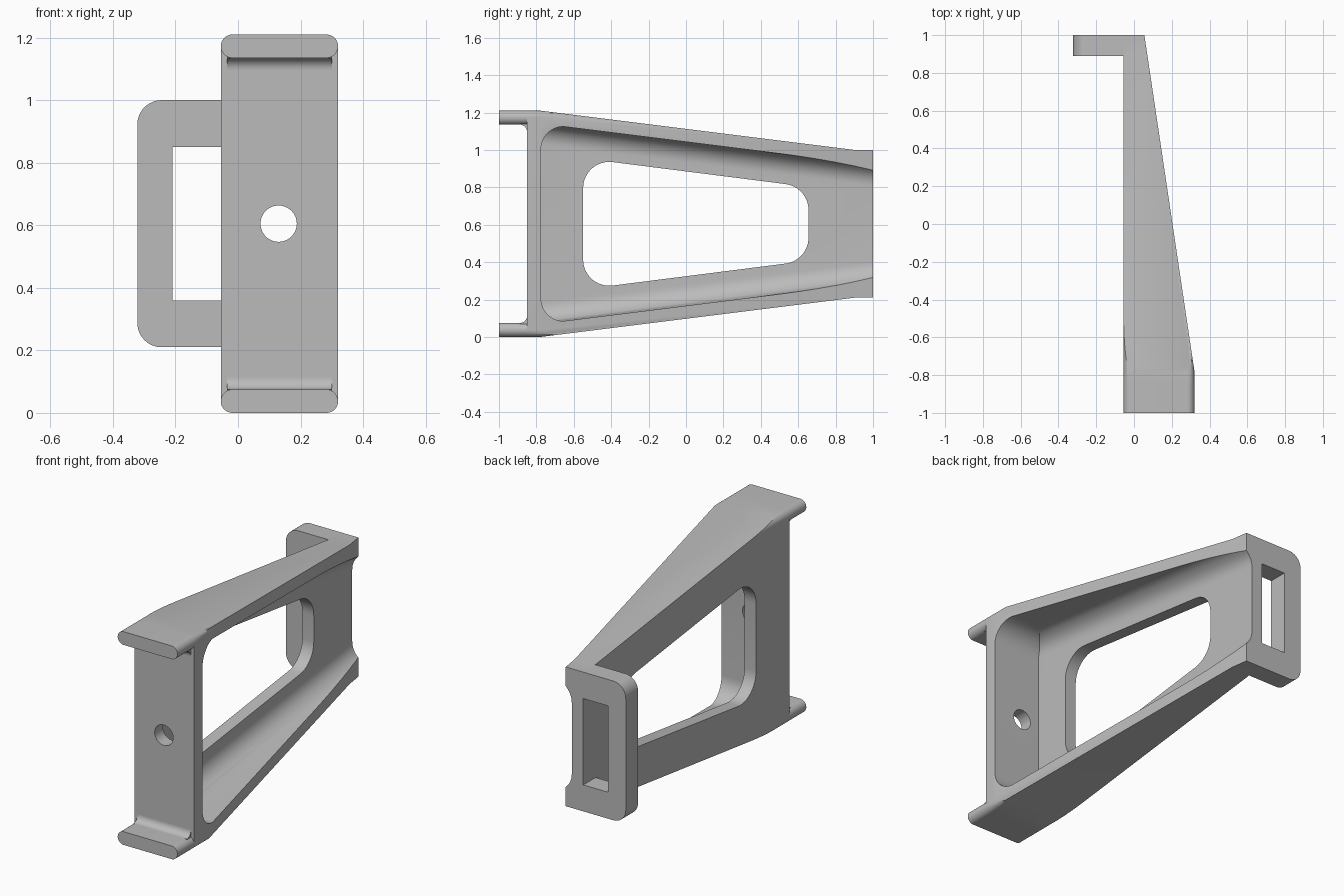
import bpy, bmesh, math
from mathutils import Vector

if "Cube" in bpy.data.objects:
    bpy.data.objects.remove(bpy.data.objects["Cube"], do_unlink=True)

MID = 0.605                 # mirror height
LEFT, RIGHT = -0.055, 0.32  # sides of the frame
SLOPE = 0.125               # taper of the top and bottom

grey = bpy.data.materials.new("plain grey")
grey.use_nodes = True
colour = (0.5, 0.5, 0.5, 1)
grey.diffuse_color = colour
grey.node_tree.nodes["Principled BSDF"].inputs["Base Color"].default_value = colour


def rounded(corners, steps=12):
    """Outline from (u, v, radius) corners."""
    out = []
    for i, (u, v, r) in enumerate(corners):
        p = Vector((u, v))
        if r == 0:
            out.append(p)
            continue
        a = (Vector(corners[i - 1][:2]) - p).normalized()
        b = (Vector(corners[(i + 1) % len(corners)][:2]) - p).normalized()
        half = a.angle(b) / 2
        centre = p + (a + b).normalized() * (r / math.sin(half))
        start = p + a * (r / math.tan(half)) - centre
        end = p + b * (r / math.tan(half)) - centre
        turn = math.pi - 2 * half
        for k in range(steps + 1):
            t = k / steps
            out.append(centre + (start * math.sin((1 - t) * turn)
                                 + end * math.sin(t * turn)) / math.sin(turn))
    return out


def loft(name, axis, lo, hi, outline, outline_hi=None):
    """Solid between two outlines placed along an axis."""
    bm = bmesh.new()
    rings = []
    for d, pts in ((lo, outline), (hi, outline_hi or outline)):
        ring = []
        for p in pts:
            co = [p[0], p[1]]
            co.insert("xyz".index(axis), d)
            ring.append(bm.verts.new(co))
        rings.append(ring)
        bm.faces.new(ring)
    n = len(outline)
    for i in range(n):
        j = (i + 1) % n
        bm.faces.new((rings[0][i], rings[0][j], rings[1][j], rings[1][i]))
    bmesh.ops.remove_doubles(bm, verts=bm.verts, dist=1e-5)
    bmesh.ops.recalc_face_normals(bm, faces=bm.faces)
    mesh = bpy.data.meshes.new(name)
    bm.to_mesh(mesh)
    bm.free()
    mesh.materials.append(grey)
    ob = bpy.data.objects.new(name, mesh)
    bpy.context.collection.objects.link(ob)
    return ob


def activate(ob):
    bpy.ops.object.select_all(action='DESELECT')
    ob.select_set(True)
    bpy.context.view_layer.objects.active = ob


def cut(ob, tool, operation='DIFFERENCE'):
    activate(ob)
    mod = ob.modifiers.new("cut", 'BOOLEAN')
    mod.operation, mod.solver, mod.object = operation, 'EXACT', tool
    bpy.ops.object.modifier_apply(modifier=mod.name)
    bpy.data.objects.remove(tool, do_unlink=True)


def symmetric(lower):
    """Closes a lower half outline with its mirror above MID."""
    return lower + [(u, 2 * MID - v, r) for u, v, r in reversed(lower)]


# Tapered frame block
def outer(y):
    return SLOPE * (y + 0.78)


block = symmetric([(-0.85, outer(-0.85), 0), (0.9, outer(0.9), 0), (1, outer(0.9), 0)])
frame = loft("frame", 'x', -0.1, 0.4, rounded(block))

# Slanted open side
lean = (RIGHT - 0.055) / 1.78
wedge = [(-1, -2), (RIGHT + 1.22 * lean, -2), (RIGHT - 2.78 * lean, 2), (-1, 2)]
cut(frame, loft("side_slant", 'z', -1, 2, wedge), 'INTERSECT')

# Rounded long edges
R = 0.0374
shell = rounded(symmetric([(LEFT, 0, R), (RIGHT, 0, R)]))
cut(frame, loft("edge_round", 'y', -2, 2, shell), 'INTERSECT')

# Pocket with filleted floor and rounded front corners
def pocket_section(y):
    z = 0.07 + SLOPE * (y + 0.775)
    return rounded(symmetric([(0.017, z, 0.11), (0.7, z, 0)]))


pocket = loft("pocket", 'y', -0.9, 1.2, pocket_section(-0.9), pocket_section(1.2))
limit = symmetric([(-0.775, 0.069, 0.12), (1.3, 0.069 + SLOPE * 2.075, 0)])
cut(pocket, loft("pocket_limit", 'x', -0.5, 1, rounded(limit)), 'INTERSECT')
cut(frame, pocket)

# Window through the web
window = symmetric([(-0.55, 0.255, 0.14), (0.655, 0.408, 0.14)])
cut(frame, loft("window", 'x', -0.5, 0.5, rounded(window)))

# Bolt hole in the front wall
circle = [(0.13 + 0.058 * math.cos(a), MID + 0.058 * math.sin(a))
          for a in (k * math.tau / 48 for k in range(48))]
cut(frame, loft("bolt_hole", 'y', -1.2, -0.5, circle))

# Slotted tab at the back
tab = symmetric([(LEFT, 0.36, 0), (LEFT, 0.21, 0), (-0.322, 0.21, 0.078)])
tab += [(-0.21, 2 * MID - 0.36, 0), (-0.21, 0.36, 0)]
parts = [frame, loft("slotted_tab", 'y', 0.89, 1, rounded(tab))]

# Front lips and the fillets behind them
for name, base, sign in (("lower", 0, 1), ("upper", 2 * MID, -1)):
    lip = [(LEFT, 0, R), (RIGHT, 0, R), (RIGHT, 0.075, R), (LEFT, 0.075, R)]
    fillet = [(-0.888, 0.06, 0), (-0.888, 0.075, 0), (-0.85, 0.075, 0.038),
              (-0.85, 0.113, 0), (-0.85, 0.06, 0)]
    lip, fillet = ([(u, base + sign * v, r) for u, v, r in s] for s in (lip, fillet))
    parts.append(loft(name + "_lip", 'y', -1, -0.85, rounded(lip)))
    parts.append(loft(name + "_lip_fillet", 'x', LEFT + 0.02, RIGHT - 0.02, rounded(fillet)))

for ob in parts:
    activate(ob)
    bpy.ops.object.shade_smooth_by_angle(angle=math.radians(30))
